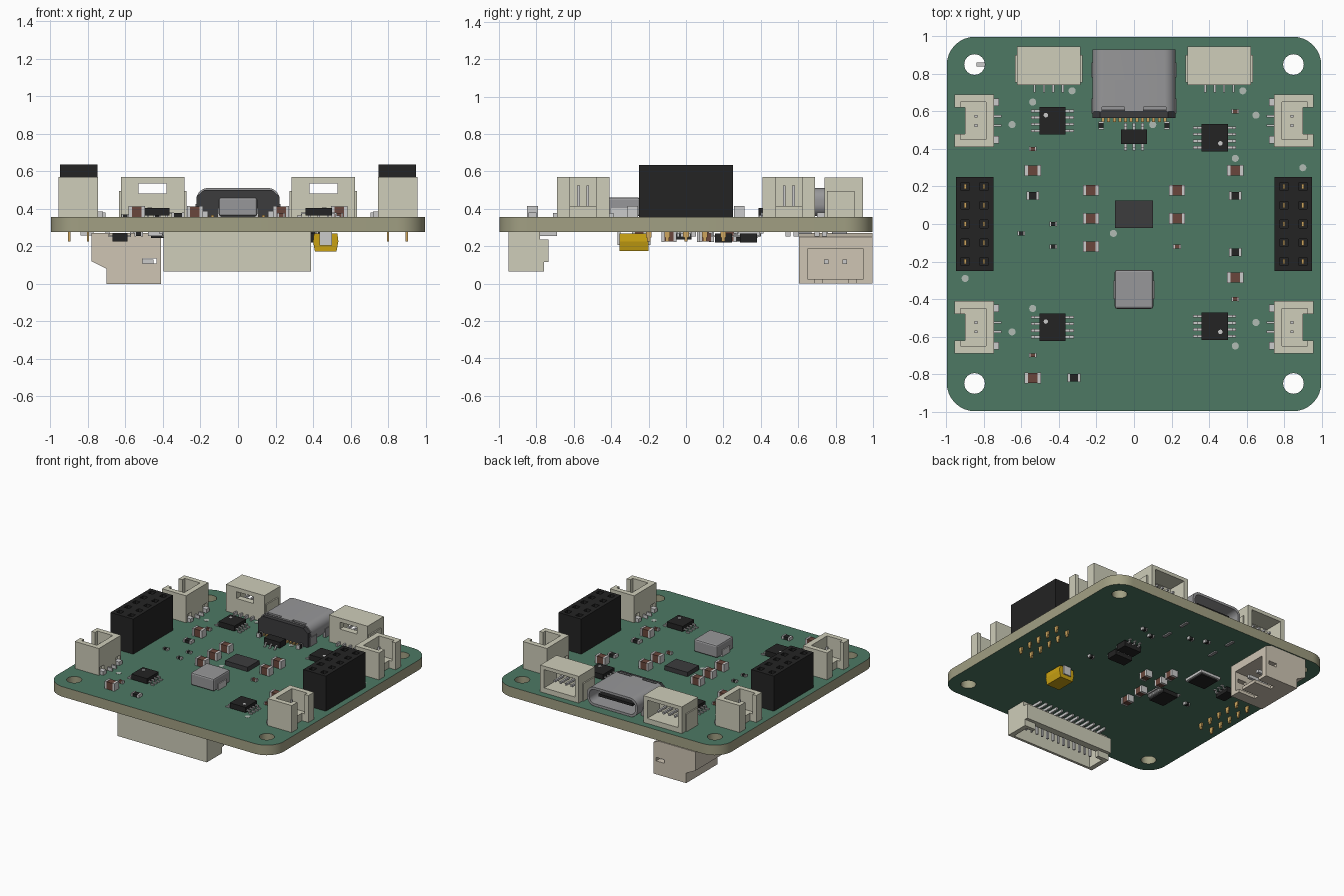
import bpy, bmesh, math
from mathutils import Matrix

if "Cube" in bpy.data.objects:
    bpy.data.objects.remove(bpy.data.objects["Cube"])

TOP, BOT = 0.36, 0.28
mats, parts = {}, {}
COL = dict(mask=(78, 120, 100), core=(160, 158, 130), ivory=(205, 204, 184), beige=(205, 195, 178),
           black=(40, 40, 40), metal=(150, 150, 152), tin=(190, 190, 188), brown=(105, 72, 62),
           gold=(205, 165, 95), yellow=(200, 160, 25), pad=(175, 185, 178), chip=(62, 62, 64))


def mat(key):
    if key not in mats:
        m = bpy.data.materials.new(key)
        m.diffuse_color = [(c / 255) ** 2.2 for c in COL[key]] + [1]
        m.use_nodes = True
        m.node_tree.nodes["Principled BSDF"].inputs["Base Color"].default_value = m.diffuse_color
        mats[key] = m
    return mats[key]


def finish(name, bm, key):
    bmesh.ops.recalc_face_normals(bm, faces=bm.faces)
    me = bpy.data.meshes.new(name)
    bm.to_mesh(me)
    bm.free()
    ob = bpy.data.objects.new(name, me)
    bpy.context.collection.objects.link(ob)
    me.materials.append(mat(key))
    return ob


def boxes(name, key, items):
    """One object from boxes given as x0,x1,y0,y1,z0,z1."""
    bm = bmesh.new()
    for x0, x1, y0, y1, z0, z1 in items:
        m = Matrix.Translation(((x0 + x1) / 2, (y0 + y1) / 2, (z0 + z1) / 2))
        m = m @ Matrix.Diagonal((abs(x1 - x0), abs(y1 - y0), abs(z1 - z0), 1))
        bmesh.ops.create_cube(bm, size=1, matrix=m)
    return finish(name, bm, key)


def discs(name, key, pts, r, z0, z1, n=24):
    bm = bmesh.new()
    for x, y in pts:
        bmesh.ops.create_cone(bm, cap_ends=True, segments=n, radius1=r, radius2=r, depth=z1 - z0,
                              matrix=Matrix.Translation((x, y, (z0 + z1) / 2)))
    return finish(name, bm, key)


def prism(name, key, pts, axis, a, b):
    """Extrude a profile along x, y or z."""
    place = {'x': lambda p, t: (t, *p), 'y': lambda p, t: (p[0], t, p[1]), 'z': lambda p, t: (*p, t)}[axis]
    bm = bmesh.new()
    lo = [bm.verts.new(place(p, a)) for p in pts]
    hi = [bm.verts.new(place(p, b)) for p in pts]
    bm.faces.new(lo)
    bm.faces.new(hi)
    for i in range(len(pts)):
        j = (i + 1) % len(pts)
        bm.faces.new((lo[i], lo[j], hi[j], hi[i]))
    return finish(name, bm, key)


def rounded(w, h, r, cy=0, n=8):
    return [(sx * (w - r) + r * math.cos(a), cy + sy * (h - r) + r * math.sin(a))
            for q, (sx, sy) in enumerate(((1, 1), (-1, 1), (-1, -1), (1, -1)))
            for a in [math.pi / 2 * (q + k / n) for k in range(n + 1)]]


def cut(ob, cutter):
    mod = ob.modifiers.new('cut', 'BOOLEAN')
    mod.operation, mod.object = 'DIFFERENCE', cutter
    bpy.context.view_layer.objects.active = ob
    bpy.ops.object.modifier_apply(modifier=mod.name)
    bpy.data.objects.remove(cutter)


def smooth(ob):
    bpy.ops.object.select_all(action='DESELECT')
    ob.select_set(True)
    bpy.context.view_layer.objects.active = ob
    bpy.ops.object.shade_smooth_by_angle(angle=math.radians(30))


def add(name, key, *b):
    parts.setdefault((name, key), []).append(b)


def zz(side, h):
    return TOP + h if side > 0 else BOT - h


# circuit board: rounded slab, four holes, tan edges and green faces
board = prism('board', 'core', rounded(0.998, 0.998, 0.15), 'z', BOT, TOP)
cut(board, discs('hole_cutter', 'core', [(x, y) for x in (-.85, .85) for y in (-.85, .85)], .055, 0, 1, 32))
board.data.materials.clear()
board.data.materials.append(mat('core'))
board.data.materials.append(mat('mask'))
for p in board.data.polygons:
    p.material_index = int(abs(p.normal.z) > .9)
smooth(board)

# test pads
discs('test_pads', 'pad', [(-.65, .53), (-.54, .65), (-.33, .71), (.1, .53), (.58, .71), (.65, .58), (.54, .35),
      (.9, .3), (-.9, -.29), (-.11, -.05), (-.54, -.45), (-.65, -.575), (.65, -.525), (.54, -.65)],
      .019, TOP - .005, TOP + .002, 16)

# pin header sockets with tails below the board
for s, tag in ((-1, 'left'), (1, 'right')):
    h = boxes('header_' + tag, 'black', [(s * .85 - .1, s * .85 + .1, -.25, .25, TOP, .64)])
    grid = [(s * .85 + dx, j * .1) for dx in (-.05, .05) for j in range(-2, 3)]
    cut(h, boxes('socket_cutter', 'black', [(x - .021, x + .021, y - .021, y + .021, .5, .7) for x, y in grid]))
    for x, y in grid:
        add('header_contacts', 'gold', x - .006, x + .006, y - .014, y + .014, .49, .6)
        add('header_tails', 'gold', x - .006, x + .006, y - .015, y + .015, .25, BOT)
        add('header_tails', 'gold', x - .006, x + .006, y - .009, y + .009, .23, .25)

# four upright two-pin connectors
for sx in (-1, 1):
    for cy in (-.55, .55):
        def b(u0, u1, v0, v1, z0, z1):
            x0, x1 = sorted((sx * u0, sx * u1))
            return (x0, x1, cy + v0, cy + v1, z0, z1)
        o = boxes('side_connector', 'ivory', [b(.745, .957, -.14, .14, TOP, .575)])
        cut(o, boxes('c', 'ivory', [b(.79, .925, -.1, .1, .42, .7)]))
        cut(o, boxes('c', 'ivory', [b(.9, 1, -.07, .07, .3, .7)]))
        cut(o, boxes('c', 'ivory', [b(.70, .765, s * .1 - .025, s * .1 + .025, .3, .42) for s in (-1, 1)]))
        for v in (-.025, .025):
            add('side_connector_pins', 'tin', *b(.705, .76, v - .006, v + .006, TOP, TOP + .025))
            add('side_connector_pins', 'tin', *b(.835, .85, v - .007, v + .007, .41, .53))
        for v in (-.1, .1):
            add('side_connector_pins', 'tin', *b(.72, .76, v - .02, v + .02, TOP, TOP + .03))

# two lying four-pin connectors on the back edge
for cx in (-.455, .455):
    o = boxes('back_connector', 'ivory', [(cx - .17, cx + .17, .74, .945, TOP, .573)])
    cut(o, boxes('c', 'ivory', [(cx - .135, cx + .135, .79, 1, .40, .545)]))
    cut(o, boxes('c', 'ivory', [(cx - .075, cx + .075, .7, .85, .485, .54)]))
    for i in range(4):
        x = cx - .075 + .05 * i
        add('back_connector_pins', 'tin', x - .006, x + .006, .70, .76, TOP, TOP + .025)
        add('back_connector_pins', 'tin', x - .007, x + .007, .78, .9, .445, .46)
    for s in (-1, 1):
        add('back_connector_tabs', 'ivory', cx + s * .165, cx + s * .18, .755, .9, TOP, .5)

# data port: hollow rounded shell, tongue, rear plug and feet
shell = prism('port_shell', 'metal', rounded(.222, .075, .062, .44), 'y', .60, .93)
cut(shell, prism('c', 'metal', rounded(.203, .056, .046, .44), 'y', .66, 1))
cut(shell, boxes('c', 'metal', [(s * .11 - .06, s * .11 + .06, .603, .625, .503, .6) for s in (-1, 1)]))
smooth(shell)
prism('port_rear', 'chip', [(-.22, TOP), (.22, TOP), (.22, .47), (.18, .505), (-.18, .505), (-.22, .47)], 'y', .565, .61)
boxes('port_tongue', 'black', [(-.15, .15, .65, .89, .43, .45)])
boxes('port_feet', 'metal', [(s * .215 - .012, s * .215 + .012, y - .04, y + .04, .27, .43)
                             for s in (-1, 1) for y in (.63, .82)])
boxes('port_pins', 'gold', [(-.165 + .03 * i - .008, -.165 + .03 * i + .008, .545, .58, TOP, TOP + .012)
                            for i in range(12)])


# integrated circuits with two rows of legs
def ic(x, y, w, d, h, n, pitch, along='y', side=1, reach=.035):
    z0, z1 = zz(side, .008), zz(side, h)
    add('ic_bodies', 'black', x - w / 2, x + w / 2, y - d / 2, y + d / 2, z0, z1)
    for s in (-1, 1):
        for i in range(n):
            t = (i - (n - 1) / 2) * pitch
            half = (w if along == 'y' else d) / 2
            for a, e, h0, h1 in ((half - .01, half + reach * .5, .018, .026),
                                 (half + reach * .4, half + reach * .55, .004, .026),
                                 (half + reach * .4, half + reach, 0, .008)):
                zs = (zz(side, h0), zz(side, h1))
                if along == 'y':
                    add('ic_legs', 'tin', x + s * a, x + s * e, y + t - .007, y + t + .007, *zs)
                else:
                    add('ic_legs', 'tin', x + t - .007, x + t + .007, y + s * a, y + s * e, *zs)


for x, y in ((-.435, .55), (.43, .46), (-.435, -.55), (.43, -.545)):
    ic(x, y, .14, .145, .05, 4, .035, reach=.045)
ic(0, .465, .14, .075, .055, 3, .045, 'x')
ic(.33, .335, .15, .09, .055, 3, .045, 'x', -1)
ic(.3, .2, .15, .09, .055, 3, .045, 'x', -1)
ic(-.32, -.05, .13, .16, .04, 8, .019, 'y', -1)
ic(-.63, .28, .08, .12, .05, 3, .04, 'y', -1)
discs('ic_marks', 'tin', [(-.47, .58), (.46, .43), (-.47, -.52), (.46, -.575)], .012, TOP + .049, TOP + .052, 12)
boxes('driver_chip', 'chip', [(-.1, .1, -.02, .125, TOP, TOP + .035)])
boxes('sensor_frame', 'tin', [(-.48, -.3, .22, .4, BOT - .02, BOT)])
boxes('sensor_chip', 'black', [(-.465, -.315, .235, .385, BOT - .03, BOT)])

# power inductor
coil = boxes('inductor', 'metal', [(-.103, .103, -.452, -.245, TOP + .005, .465)])
bev = coil.modifiers.new('bevel', 'BEVEL')
bev.width, bev.segments = .012, 2
boxes('inductor_terminals', 'tin', [(s * .09, s * .11, -.4, -.3, TOP, TOP + .05) for s in (-1, 1)])


# small two-ended chips: body with metal end caps
def passive(x, y, l, w, h, key, name, side=1, turn=False):
    for a, e, grow, k, n in ((-.5, -.3, .002, 'tin', name + '_ends'), (.3, .5, .002, 'tin', name + '_ends'),
                             (-.3, .3, 0, key, name)):
        c, q = w / 2 + grow, (a * l, e * l)
        zs = (zz(side, 0), zz(side, h + grow))
        xs, ys = ((x - c, x + c), (y + q[0], y + q[1])) if turn else ((x + q[0], x + q[1]), (y - c, y + c))
        add(n, k, *xs, *ys, *zs)


for x, y in ((-.23, .18), (-.23, .03), (-.23, -.12), (.23, .18), (.23, .03), (-.54, .285), (.54, .285),
             (.54, -.285), (-.54, -.82)):
    passive(x, y, .086, .054, .058, 'brown', 'capacitors')
for x, y in ((-.54, .15), (.54, .15), (.54, -.15), (-.32, -.82)):
    passive(x, y, .068, .04, .022, 'black', 'resistors')
for x, y in ((-.54, .4), (.54, .6), (.54, -.4), (-.54, -.7), (.23, -.12)):
    passive(x, y, .042, .02, .02, 'brown', 'small_capacitors')
for x, y in ((-.43, 0), (-.43, -.12), (-.6, -.05)):
    passive(x, y, .04, .02, .015, 'black', 'small_resistors')
for x in (-.175, .175):
    passive(x, .525, .045, .026, .03, 'black', 'port_resistors', 1, True)
for x, y in ((-.02, .11), (-.15, -.25), (-.14, -.09), (-.16, .23), (-.17, .1)):
    passive(x, y, .08, .05, .05, 'brown', 'lower_capacitors', -1, True)
for x, y in ((.44, .04), (.4, .59), (.3, .545), (.055, .7), (-.065, .74), (-.53, -.04)):
    passive(x, y, .045, .024, .02, 'black', 'lower_resistors', -1)

# yellow bulk capacitor underneath
prism('bulk_capacitor', 'yellow', [(.405, .272), (.53, .272), (.535, .23), (.525, .178), (.41, .178), (.4, .23)], 'y', -.355, -.2)
boxes('bulk_capacitor_ends', 'tin', [(.435, .5, -.365, -.35, .21, BOT), (.435, .5, -.205, -.19, .21, BOT)])

# long connector underneath, opening downwards
long_c = prism('long_connector', 'ivory', [(-.95, BOT), (-.78, BOT), (-.78, .24), (-.735, .24), (-.735, .12), (-.76, .12),
                                           (-.76, .07), (-.95, .07)], 'x', -.398, .39)
cut(long_c, boxes('c', 'ivory', [(-.36, .352, -.93, -.79, 0, .23)]))
cut(long_c, boxes('c', 'ivory', [(-.3, .292, -.82, -.7, 0, .12)]))
for i in range(13):
    x = -.304 + .05 * i
    add('long_connector_pins', 'tin', x - .007, x + .007, -.79, -.69, BOT - .02, BOT)
    add('long_connector_pins', 'tin', x - .007, x + .007, -.865, -.85, .11, .24)

# power connector underneath, mouth towards the right
power = prism('power_connector', 'beige', [(-.78, .275), (-.78, .125), (-.7, .085), (-.7, .005), (-.41, .005), (-.41, .255),
                                           (-.46, .275)], 'y', .605, .997)
cut(power, boxes('c', 'beige', [(-.62, -.3, .65, .95, .03, .19)]))
cut(power, boxes('c', 'beige', [(-.51, -.435, .5, 1.1, .112, .14)]))
cut(power, boxes('c', 'beige', [(-.56, -.3, y - .02, y + .02, 0, .05) for y in (.71, .89)]))
boxes('power_pins', 'tin', [(-.65, -.45, y - .012, y + .012, .11, .135) for y in (.75, .85)]
      + [(-.84, -.77, y - .01, y + .01, .262, BOT) for y in (.75, .85)])

for (name, key), items in parts.items():
    boxes(name, key, items)
bpy.context.view_layer.update()
# rest the lowest point on the floor
low = min((o.matrix_world @ v.co).z for o in bpy.data.objects for v in o.data.vertices)
for o in bpy.data.objects:
    o.location.z -= low
